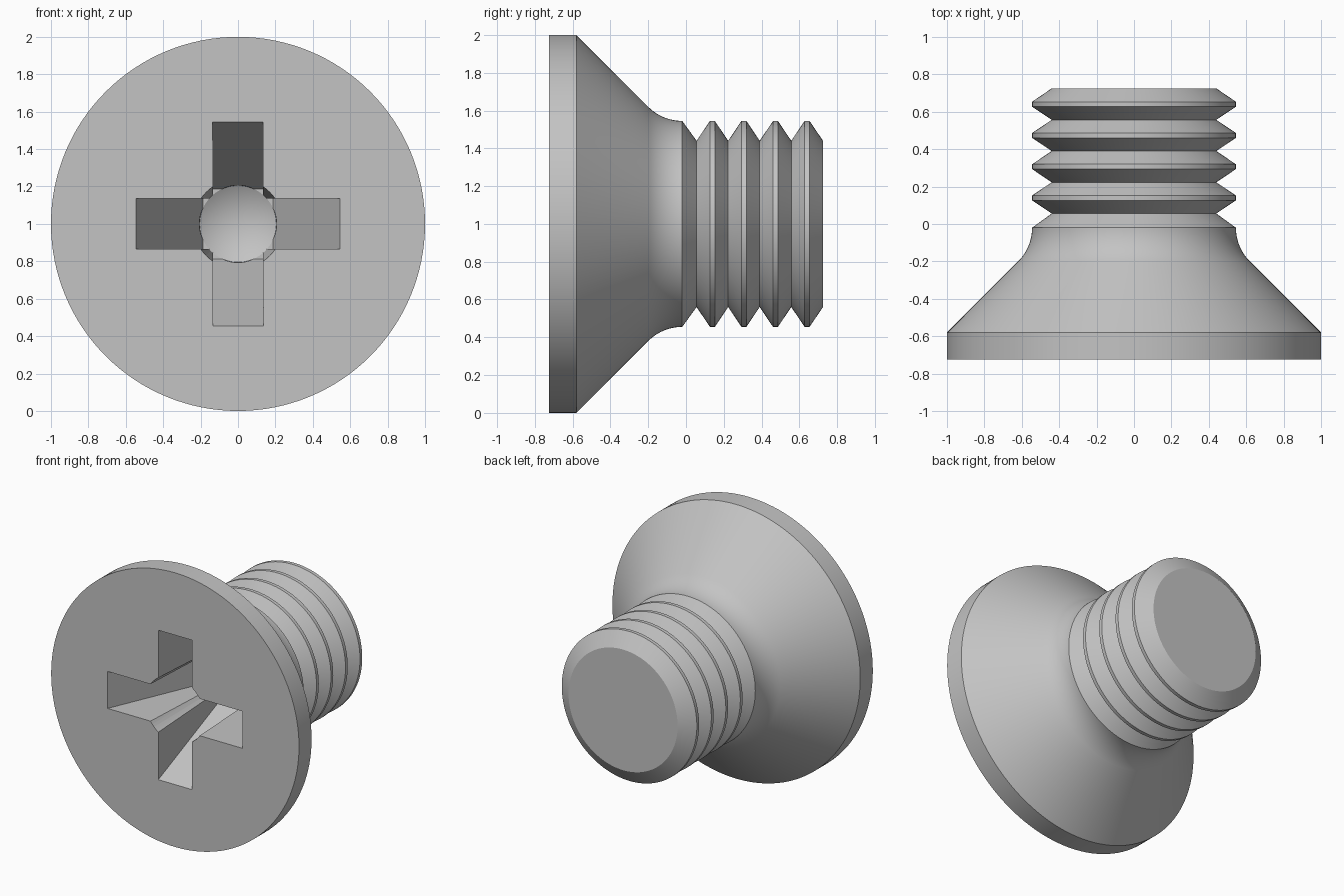
import bpy, bmesh, math
from mathutils import Matrix, Vector

if "Cube" in bpy.data.objects:
    bpy.data.objects.remove(bpy.data.objects["Cube"])

AXIS_Z = 1.0          # height of the screw axis
FRONT, BACK = -0.725, 0.725
SHANK_R, ROOT_R = 0.545, 0.44

steel = bpy.data.materials.new("grey steel")
steel.use_nodes = True
color = (0.55, 0.55, 0.55, 1)
steel.diffuse_color = color
steel.node_tree.nodes["Principled BSDF"].inputs["Base Color"].default_value = color


def add_object(name, bm):
    bmesh.ops.recalc_face_normals(bm, faces=bm.faces)
    mesh = bpy.data.meshes.new(name)
    bm.to_mesh(mesh)
    bm.free()
    mesh.materials.append(steel)
    obj = bpy.data.objects.new(name, mesh)
    bpy.context.collection.objects.link(obj)
    return obj


def lathe(name, profile, steps=128):
    """Spin (radius, y) points about the screw axis."""
    bm = bmesh.new()
    verts = [bm.verts.new((r, y, AXIS_Z)) for r, y in profile]
    edges = [bm.edges.new(pair) for pair in zip(verts, verts[1:])]
    bmesh.ops.spin(bm, geom=verts + edges, cent=(0, 0, AXIS_Z), axis=(0, 1, 0),
                   angle=math.tau, steps=steps, use_merge=True)
    bmesh.ops.remove_doubles(bm, verts=bm.verts, dist=1e-5)
    return add_object(name, bm)


# Countersunk head, blended into the shank by a fillet
profile = [(0, FRONT), (1, FRONT), (1, -0.58)]
fillet_r, fillet_y = 0.254, -0.02
for i in range(13):
    a = math.radians(45) * (1 - i / 12)
    profile.append((SHANK_R + fillet_r * (1 - math.cos(a)),
                    fillet_y - fillet_r * math.sin(a)))

# Ring threads
first_root, pitch, crest = 0.056, 0.167, 0.013
profile.append((ROOT_R, first_root))
for i in range(4):
    mid = first_root + pitch * (i + 0.5)
    profile += [(SHANK_R, mid - crest), (SHANK_R, mid + crest),
                (ROOT_R, first_root + pitch * (i + 1))]
profile[-1] = (ROOT_R, BACK)
profile.append((0, BACK))
screw = lathe("countersunk_screw", profile)

# Cross recess: a tapered centre hole and two crossed tapered slots
DEPTH, LEAD = 0.83, 0.05
hole_taper = (0.24 - 0.205) / DEPTH
cutters = [lathe("recess_hole", [(0, FRONT - LEAD), (0.24 + hole_taper * LEAD, FRONT - LEAD),
                                 (0.205, FRONT + DEPTH), (0, FRONT + DEPTH + 0.12)], 64)]


def slot(name, turn):
    bm = bmesh.new()
    bmesh.ops.create_cube(bm, size=2)
    slope = (0.545 - 0.187) / DEPTH
    for v in bm.verts:
        d = DEPTH if v.co.y > 0 else -LEAD
        v.co = Vector((v.co.x * (0.545 - slope * d), FRONT + d, v.co.z * 0.135))
    bm.transform(Matrix.Translation((0, 0, AXIS_Z)) @ Matrix.Rotation(turn, 4, 'Y'))
    return add_object(name, bm)


cutters += [slot("recess_slot_wide", 0), slot("recess_slot_tall", math.pi / 2)]

bpy.ops.object.select_all(action='DESELECT')
bpy.context.view_layer.objects.active = screw
screw.select_set(True)
for cutter in cutters:
    cutter.hide_render = True
    cut = screw.modifiers.new("recess", 'BOOLEAN')
    cut.operation, cut.solver, cut.object = 'DIFFERENCE', 'EXACT', cutter
    bpy.ops.object.modifier_apply(modifier=cut.name)
    bpy.data.objects.remove(cutter)

bpy.ops.object.shade_smooth_by_angle(angle=math.radians(15))
